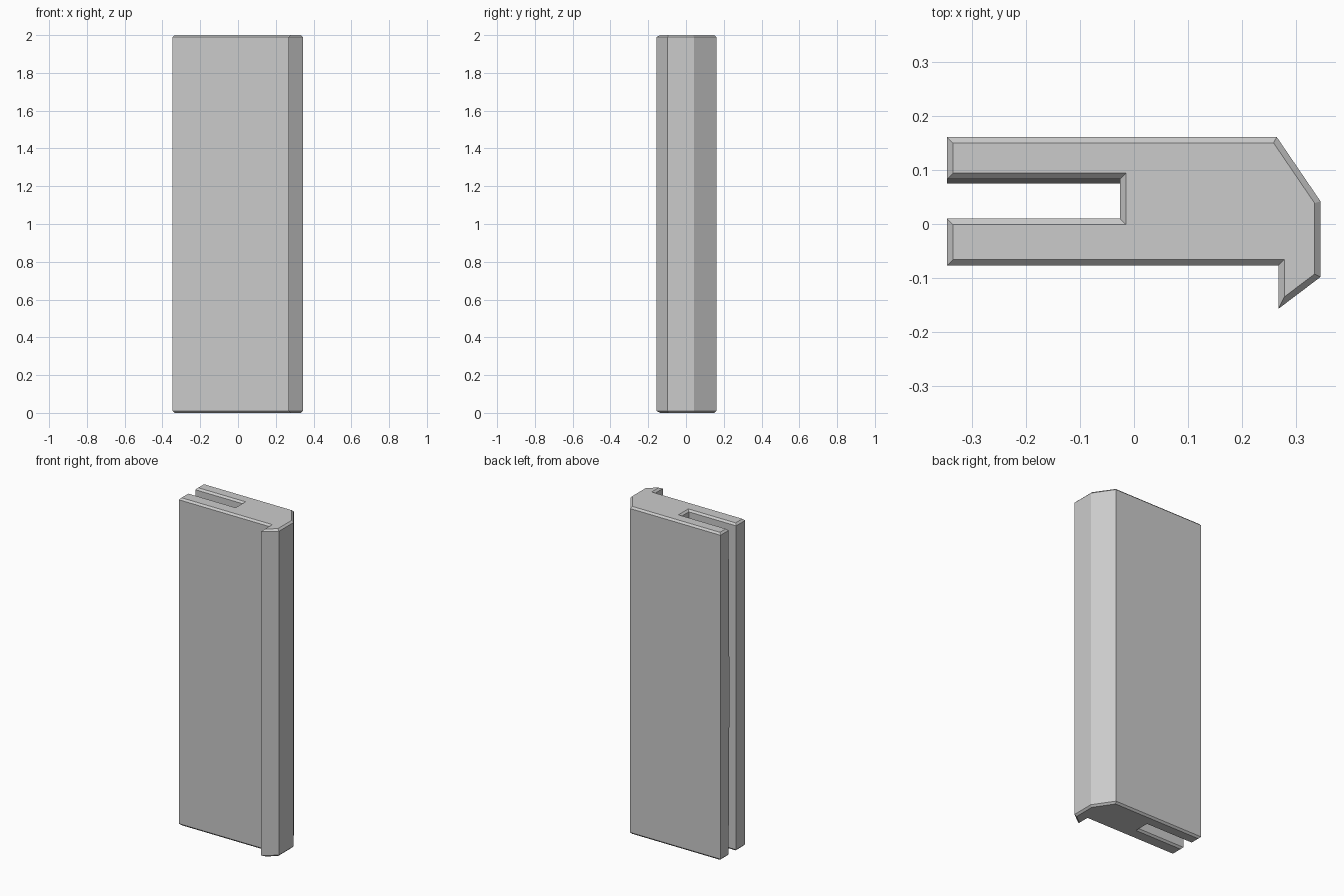
import bpy
import bmesh
from mathutils import Vector

cube = bpy.data.objects.get("Cube")
if cube:
    bpy.data.objects.remove(cube, do_unlink=True)

HEIGHT = 2.0
BEVEL = 0.011
BULGE = 0.008  # how far the slot's back wall swells at mid height

grey = bpy.data.materials.new("plain grey")
grey.use_nodes = True
grey.diffuse_color = (0.6, 0.6, 0.6, 1)
grey.node_tree.nodes["Principled BSDF"].inputs["Base Color"].default_value = grey.diffuse_color

# Cross-section: slotted on one side, hooked lip on the other
profile = [
    (-0.346, 0.161), (-0.346, 0.083), (-0.026, 0.083), (-0.026, 0.010),
    (-0.346, 0.010), (-0.346, -0.077), (0.267, -0.077), (0.267, -0.157),
    (0.345, -0.098), (0.345, 0.042), (0.264, 0.161),
]
slot_back_wall = (1, 2)


def ring(bm, z, swell=0.0):
    """Profile loop at height z, with the slot's back wall pushed inwards."""
    return [bm.verts.new((x, y - (swell if i in slot_back_wall else 0), z))
            for i, (x, y) in enumerate(profile)]


bm = bmesh.new()
rings = [ring(bm, BEVEL), ring(bm, HEIGHT / 2, BULGE), ring(bm, HEIGHT - BEVEL)]

# Walls
count = len(profile)
for low, high in zip(rings, rings[1:]):
    for i in range(count):
        j = (i + 1) % count
        bm.faces.new((low[i], low[j], high[j], high[i]))

# End caps with a mitred chamfer
caps = [bm.faces.new(rings[-1]), bm.faces.new(rings[0][::-1])]
bmesh.ops.recalc_face_normals(bm, faces=bm.faces)
for cap, z in zip(caps, (HEIGHT, 0.0)):
    bmesh.ops.inset_region(bm, faces=[cap], thickness=BEVEL,
                           use_even_offset=True, use_boundary=True)
    for vert in cap.verts:
        vert.co.z = z

mesh = bpy.data.meshes.new("slotted_hook_strip")
bm.to_mesh(mesh)
bm.free()
mesh.materials.append(grey)
strip = bpy.data.objects.new("slotted_hook_strip", mesh)
bpy.context.collection.objects.link(strip)
